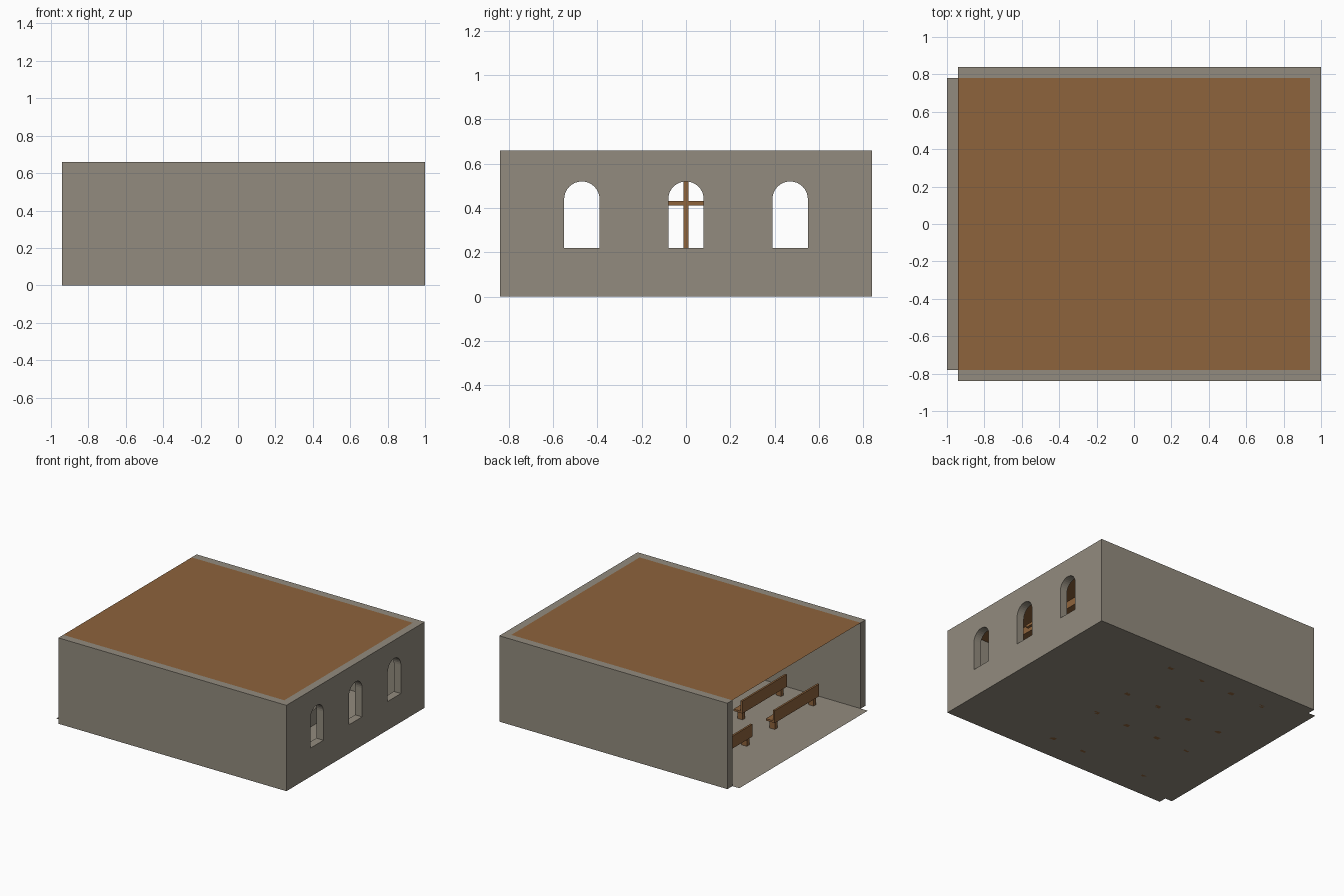
import bpy, bmesh, math

if "Cube" in bpy.data.objects:
    bpy.data.objects.remove(bpy.data.objects["Cube"])

def mat(name, rgb):
    m = bpy.data.materials.new(name)
    m.diffuse_color = (*rgb, 1)
    m.use_nodes = True
    m.node_tree.nodes["Principled BSDF"].inputs["Base Color"].default_value = m.diffuse_color
    return m

STONE = mat("stone", (0.29, 0.26, 0.21))
WOOD = mat("wood", (0.27, 0.125, 0.045))

def finish(name, bm, material):
    me = bpy.data.meshes.new(name)
    bm.to_mesh(me)
    bm.free()
    me.materials.append(material)
    ob = bpy.data.objects.new(name, me)
    bpy.context.collection.objects.link(ob)
    return ob

def add_box(bm, x0, x1, y0, y1, z0, z1):
    vs = bmesh.ops.create_cube(bm, size=1)["verts"]
    for v in vs:
        v.co = ((x0, x1)[v.co.x > 0], (y0, y1)[v.co.y > 0], (z0, z1)[v.co.z > 0])

def boxes(name, material, *dims):
    bm = bmesh.new()
    for d in dims:
        add_box(bm, *d)
    return finish(name, bm, material)

def sheet(name, material, x0, x1, y, z):
    bm = bmesh.new()
    bm.faces.new([bm.verts.new(p) for p in
                  ((x0, -y, z), (x1, -y, z), (x1, y, z), (x0, y, z))])
    return finish(name, bm, material)

# floor and ceiling sheets
sheet("floor", STONE, -1, 0.94, 0.78, 0)
sheet("ceiling", WOOD, -0.94, 0.94, 0.78, 0.66)

# side walls; the left end stays open
boxes("front_wall", STONE, (-0.94, 0.94, -0.84, -0.78, 0, 0.66))
boxes("back_wall", STONE, (-0.94, 0.94, 0.78, 0.84, 0, 0.66))

# end wall with three arched windows, from a filled outline extruded in x
bm = bmesh.new()
loops = [[(-0.84, 0), (0.84, 0), (0.84, 0.66), (-0.84, 0.66)]]
for c in (-0.47, 0, 0.47):
    arch = [(c + 0.08 * math.cos(math.pi * i / 16), 0.44 + 0.08 * math.sin(math.pi * i / 16))
            for i in range(17)]
    loops.append([(c - 0.08, 0.22), (c + 0.08, 0.22)] + arch)
edges = []
for lp in loops:
    vs = [bm.verts.new((0.94, y, z)) for y, z in lp]
    edges += [bm.edges.new((vs[i - 1], vs[i])) for i in range(len(vs))]
bmesh.ops.triangle_fill(bm, edges=edges, use_beauty=True)
ext = bmesh.ops.extrude_face_region(bm, geom=bm.faces[:], use_keep_orig=True)["geom"]
for v in ext:
    if isinstance(v, bmesh.types.BMVert):
        v.co.x = 1.0
bmesh.ops.recalc_face_normals(bm, faces=bm.faces[:])
finish("window_wall", bm, STONE)

# ceiling beams
for i, x in enumerate((-0.6, -0.2, 0.2, 0.6)):
    boxes(f"beam_{i}", WOOD, (x - 0.025, x + 0.025, -0.78, 0.78, 0.6, 0.655))

# pews: four rows on both sides of the aisle
for r in range(4):
    x = -0.625 + 0.275 * r
    for side, c in (("left", 0.405), ("right", -0.405)):
        a, b = c - 0.27, c + 0.27
        legs = [(x - 0.022, x + 0.022, c + s - 0.015, c + s + 0.015, 0, 0.06)
                for s in (-0.235, 0.235)]
        boxes(f"pew_{side}_{r}", WOOD,
              (x - 0.035, x + 0.04, a, b, 0.06, 0.075),
              (x - 0.035, x - 0.02, a, b, 0.075, 0.155), *legs)

# platform, altar and cross
boxes("platform", STONE, (0.44, 0.92, -0.32, 0.32, 0, 0.04))
boxes("altar", STONE, (0.48, 0.58, -0.13, 0.13, 0.04, 0.16))
boxes("cross", WOOD,
      (0.865, 0.885, -0.012, 0.012, 0.04, 0.55),
      (0.865, 0.885, -0.12, 0.12, 0.411, 0.432))
